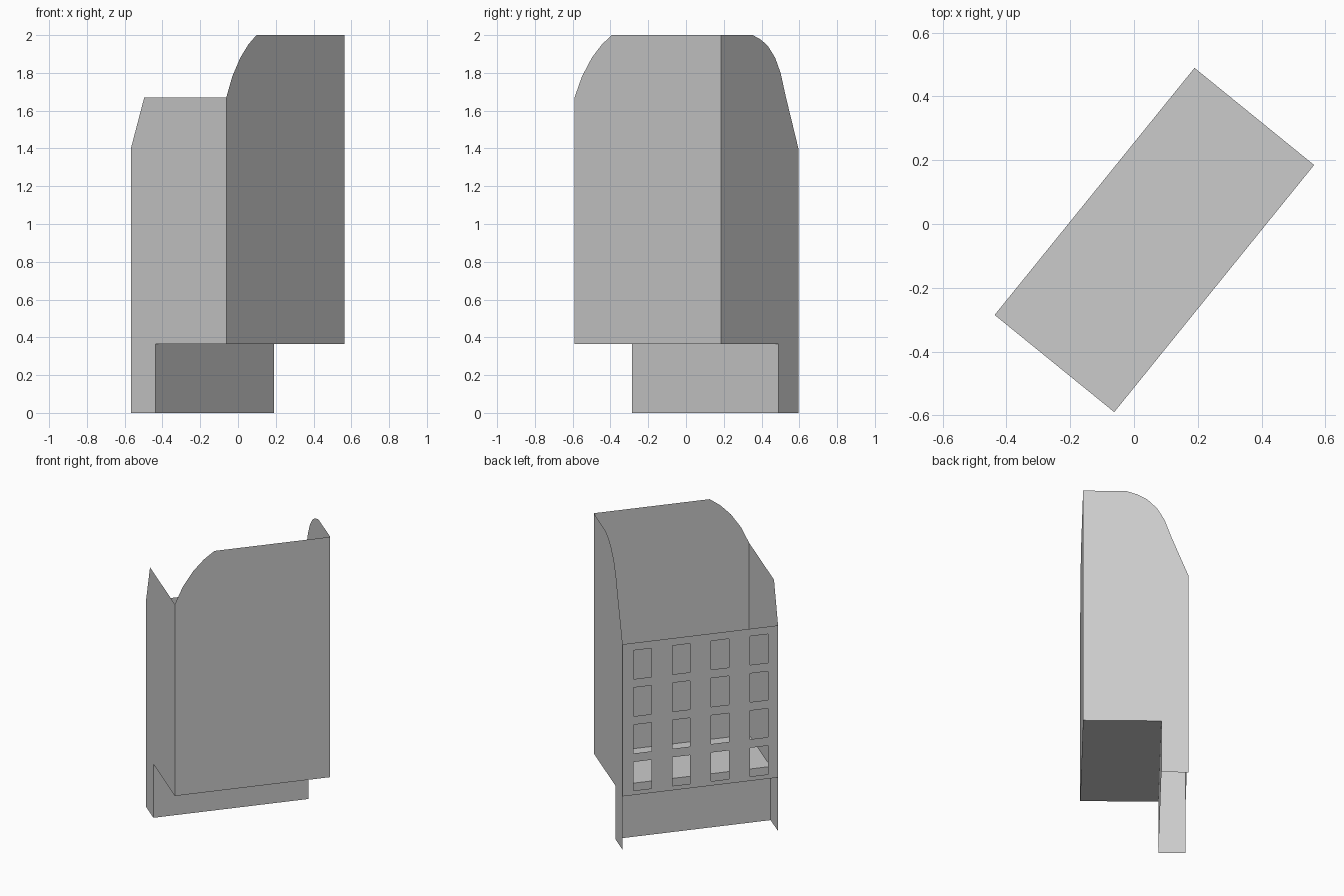
import bpy, bmesh
from mathutils import Vector

cube = bpy.data.objects.get("Cube")
if cube:
    bpy.data.objects.remove(cube, do_unlink=True)

# One plain grey for the whole shell
grey = bpy.data.materials.new("plain_grey")
grey.use_nodes = True
colour = (0.6, 0.6, 0.6, 1)
grey.diffuse_color = colour
grey.node_tree.nodes["Principled BSDF"].inputs["Base Color"].default_value = colour

# Footprint frame: u runs along the long walls, v across the end walls
CORNER = Vector((-0.062, -0.59, 0))
LONG = Vector((0.627, 0.775, 0))
WIDE = Vector((-0.505, 0.41, 0))
UP = Vector((0, 0, 1))
FLOOR, EAVE, SHOULDER, TOP = 0.365, 1.4, 1.67, 2.0
SETBACK = 0.743


def at(u, v, z):
    return CORNER + u * LONG + v * WIDE + z * UP


def panel(name, polygons, outward):
    """Flat sheet made of one or more polygons, all facing outward."""
    bm = bmesh.new()
    for poly in polygons:
        face = bm.faces.new([bm.verts.new(at(*p)) for p in poly])
        face.normal_update()
        if face.normal.dot(outward) < 0:
            face.normal_flip()
    bmesh.ops.remove_doubles(bm, verts=bm.verts, dist=0.0005)
    mesh = bpy.data.meshes.new(name)
    bm.to_mesh(mesh)
    bm.free()
    mesh.materials.append(grey)
    obj = bpy.data.objects.new(name, mesh)
    bpy.context.collection.objects.link(obj)
    return obj


# Long street wall with one rounded top corner
street = [(0, FLOOR), (1, FLOOR), (1, TOP), (0.254, TOP), (0.186, 1.95),
          (0.118, 1.88), (0.05, 1.78), (0, SHOULDER)]
panel("street_wall", [[(u, 0, z) for u, z in street]], -WIDE)

# End walls, each stepping down to the ground behind the overhang
foot = [(1, EAVE), (1, 0), (SETBACK, 0), (SETBACK, FLOOR), (0, FLOOR)]
plain_end = [(0, SHOULDER), (0.86, SHOULDER)] + foot
round_end = [(0, TOP), (0.41, TOP), (0.52, 1.975), (0.61, 1.94), (0.7, 1.88),
             (0.77, 1.8), (0.84, SHOULDER)] + foot
panel("plain_end_wall", [[(0, v, z) for v, z in plain_end]], -LONG)
panel("rounded_end_wall", [[(1, v, z) for v, z in round_end]], LONG)

# Courtyard wall: a grid of cells with the window cells left open
columns, rows = [0], [FLOOR]
for i in range(4):
    columns += [0.066 + 0.25 * i, 0.181 + 0.25 * i]
    rows += [0.395 + 0.253 * i, 0.59 + 0.253 * i]
columns.append(1)
rows.append(EAVE)
cells = []
for i, (u0, u1) in enumerate(zip(columns, columns[1:])):
    for j, (z0, z1) in enumerate(zip(rows, rows[1:])):
        if not (i % 2 and j % 2):
            cells.append([(u0, 1, z0), (u1, 1, z0), (u1, 1, z1), (u0, 1, z1)])
panel("windowed_wall", cells, WIDE)

# Set-back ground wall and the overhanging floor
panel("ground_wall", [[(0, SETBACK, 0), (1, SETBACK, 0),
                       (1, SETBACK, FLOOR), (0, SETBACK, FLOOR)]], -WIDE)
panel("upper_floor", [[(0, 0, FLOOR), (1, 0, FLOOR),
                       (1, SETBACK, FLOOR), (0, SETBACK, FLOOR)]], UP)
